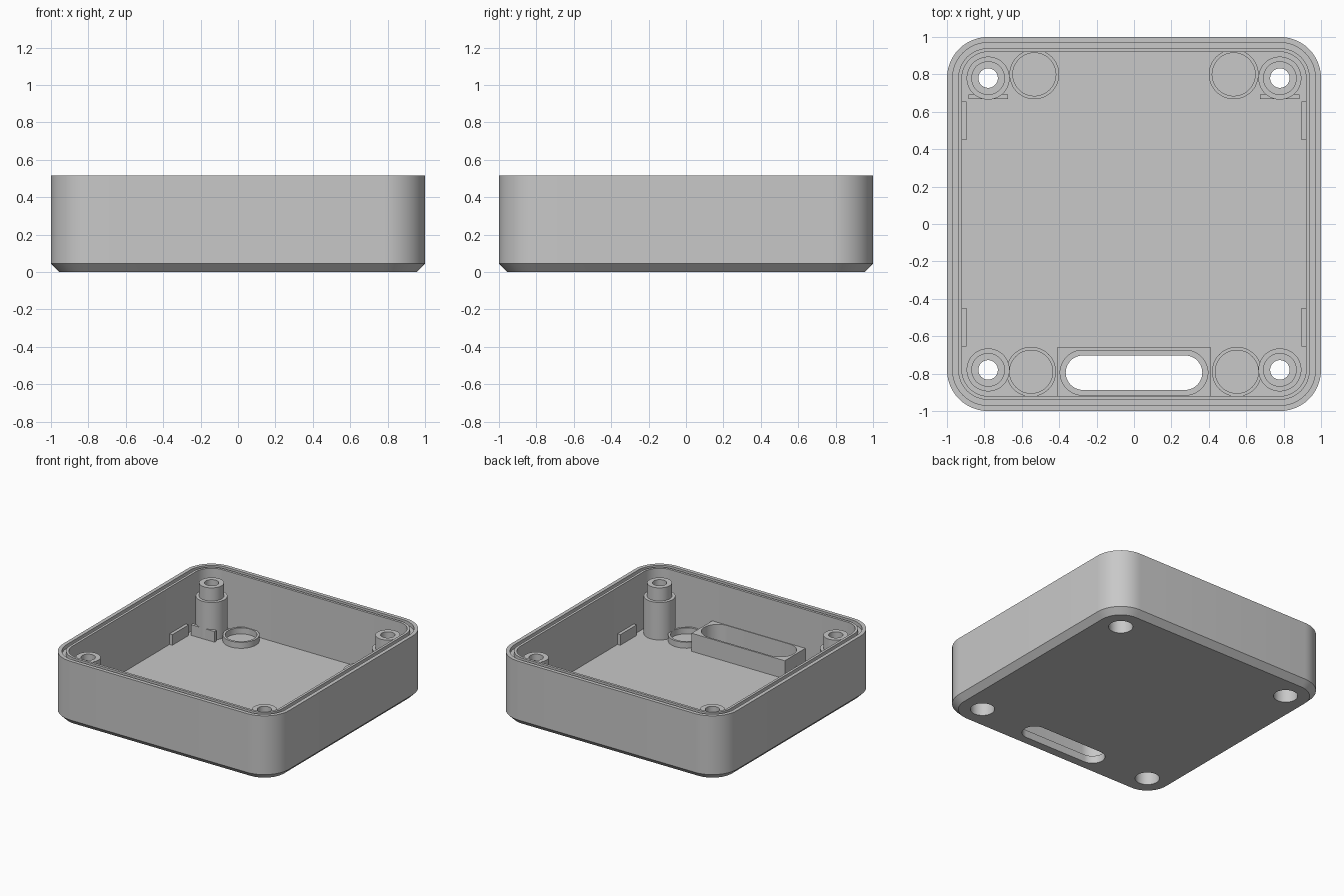
import bpy, bmesh, math

if "Cube" in bpy.data.objects:
    bpy.data.objects.remove(bpy.data.objects["Cube"])

GREY = (0.58, 0.58, 0.58, 1)
mat = bpy.data.materials.new("grey plastic")
mat.use_nodes = True
mat.diffuse_color = GREY
mat.node_tree.nodes["Principled BSDF"].inputs["Base Color"].default_value = GREY

FLOOR, TOP, CORNER = 0.06, 0.515, 0.22
INNER = 0.92


def rounded(hx, hy, r, steps=12):
    """Rounded rectangle outline; a circle or a slot when r reaches the half size."""
    pts = []
    for q, (sx, sy) in enumerate([(1, 1), (-1, 1), (-1, -1), (1, -1)]):
        for i in range(steps + 1):
            a = math.pi / 2 * (q + i / steps)
            pts.append((sx * (hx - r) + r * math.cos(a), sy * (hy - r) + r * math.sin(a)))
    return pts


def loft(name, rings, centre=(0, 0), tube=False):
    """Skin a stack of (outline, z) rings; a tube joins the last ring to the first."""
    bm = bmesh.new()
    loops = [[bm.verts.new((x + centre[0], y + centre[1], z)) for x, y in outline]
             for outline, z in rings]
    pairs = list(zip(loops, loops[1:]))
    if tube:
        pairs.append((loops[-1], loops[0]))
    else:
        bm.faces.new(loops[0])
        bm.faces.new(loops[-1])
    for a, b in pairs:
        for i in range(len(a)):
            j = (i + 1) % len(a)
            bm.faces.new((a[i], a[j], b[j], b[i]))
    bmesh.ops.remove_doubles(bm, verts=bm.verts, dist=1e-5)
    bmesh.ops.recalc_face_normals(bm, faces=bm.faces)
    mesh = bpy.data.meshes.new(name)
    bm.to_mesh(mesh)
    bm.free()
    mesh.materials.append(mat)
    obj = bpy.data.objects.new(name, mesh)
    bpy.context.collection.objects.link(obj)
    return obj


def lathe(name, profile, centre):
    return loft(name, [(rounded(r, r, r), z) for r, z in profile], centre, tube=True)


def box(name, x0, x1, y0, y1, z0, z1):
    hx, hy = abs(x1 - x0) / 2, abs(y1 - y0) / 2
    outline = [(-hx, -hy), (hx, -hy), (hx, hy), (-hx, hy)]
    return loft(name, [(outline, z0), (outline, z1)], ((x0 + x1) / 2, (y0 + y1) / 2))


def activate(obj):
    bpy.ops.object.select_all(action='DESELECT')
    obj.select_set(True)
    bpy.context.view_layer.objects.active = obj


def cut(obj, outline, centre, z0, z1):
    cutter = loft("cutter", [(outline, z0), (outline, z1)], centre)
    cutter.hide_render = True
    mod = obj.modifiers.new("cut", 'BOOLEAN')
    mod.operation = 'DIFFERENCE'
    mod.solver = 'EXACT'
    mod.object = cutter
    activate(obj)
    bpy.ops.object.modifier_apply(modifier=mod.name)
    bpy.data.objects.remove(cutter)


def side(s):
    return "left" if s > 0 else "right"


def end(s):
    return "back" if s > 0 else "front"


parts = []

# Tray: chamfered base, outer wall, rim groove, inner wall and floor
profile = [(0.045, 0), (0, 0.045), (0, TOP), (0.03, TOP), (0.03, TOP - 0.03),
           (0.06, TOP - 0.03), (0.06, TOP), (1 - INNER, TOP), (1 - INNER, FLOOR)]
tray = loft("tray", [(rounded(1 - d, 1 - d, CORNER - d), z) for d, z in profile])
parts.append(tray)

# Stepped screw posts with counterbores from below
POST, BORE, HOLE = 0.78, 0.088, 0.052
for sx in (-1, 1):
    for sy in (-1, 1):
        at = (sx * POST, sy * POST)
        cut(tray, rounded(BORE, BORE, BORE), at, -0.1, 0.2)
        parts.append(lathe(f"{end(sy)}_{side(sx)}_screw_post", [
            (BORE, FLOOR), (0.115, FLOOR), (0.115, 0.36), (0.09, 0.36),
            (0.09, 0.465), (HOLE, 0.465), (HOLE, 0.3), (BORE, 0.3)], at))

# Low round sockets beside the posts
for sx in (-1, 1):
    for sy, x, y in ((1, 0.533, 0.8), (-1, 0.55, -0.79)):
        parts.append(lathe(f"{end(sy)}_{side(sx)}_socket_ring", [
            (0.115, FLOOR), (0.133, FLOOR), (0.133, 0.108), (0.115, 0.108)], (sx * x, y)))

# Slot through the floor, framed by a block with a wider pocket
SLOT_Y = -0.795
cut(tray, rounded(0.365, 0.092, 0.092), (0, SLOT_Y), -0.1, 0.2)
block = box("slot_block", -0.412, 0.412, -INNER, -0.66, FLOOR, 0.205)
cut(block, rounded(0.395, 0.12, 0.12), (0, SLOT_Y), 0, 0.3)
parts.append(block)

# Ribs in front of the back posts and along the side walls
RIB = 0.145
for sx in (-1, 1):
    parts.append(box(f"{side(sx)}_post_rib", sx * 0.675, sx * 0.885, 0.667, 0.692, 0.05, RIB))
    for sy in (-1, 1):
        parts.append(box(f"{end(sy)}_{side(sx)}_wall_rib", sx * 0.895, sx * 0.93,
                         sy * 0.448, sy * 0.655, 0.05, RIB))

for obj in parts:
    activate(obj)
    bpy.ops.object.shade_smooth_by_angle(angle=math.radians(30))
